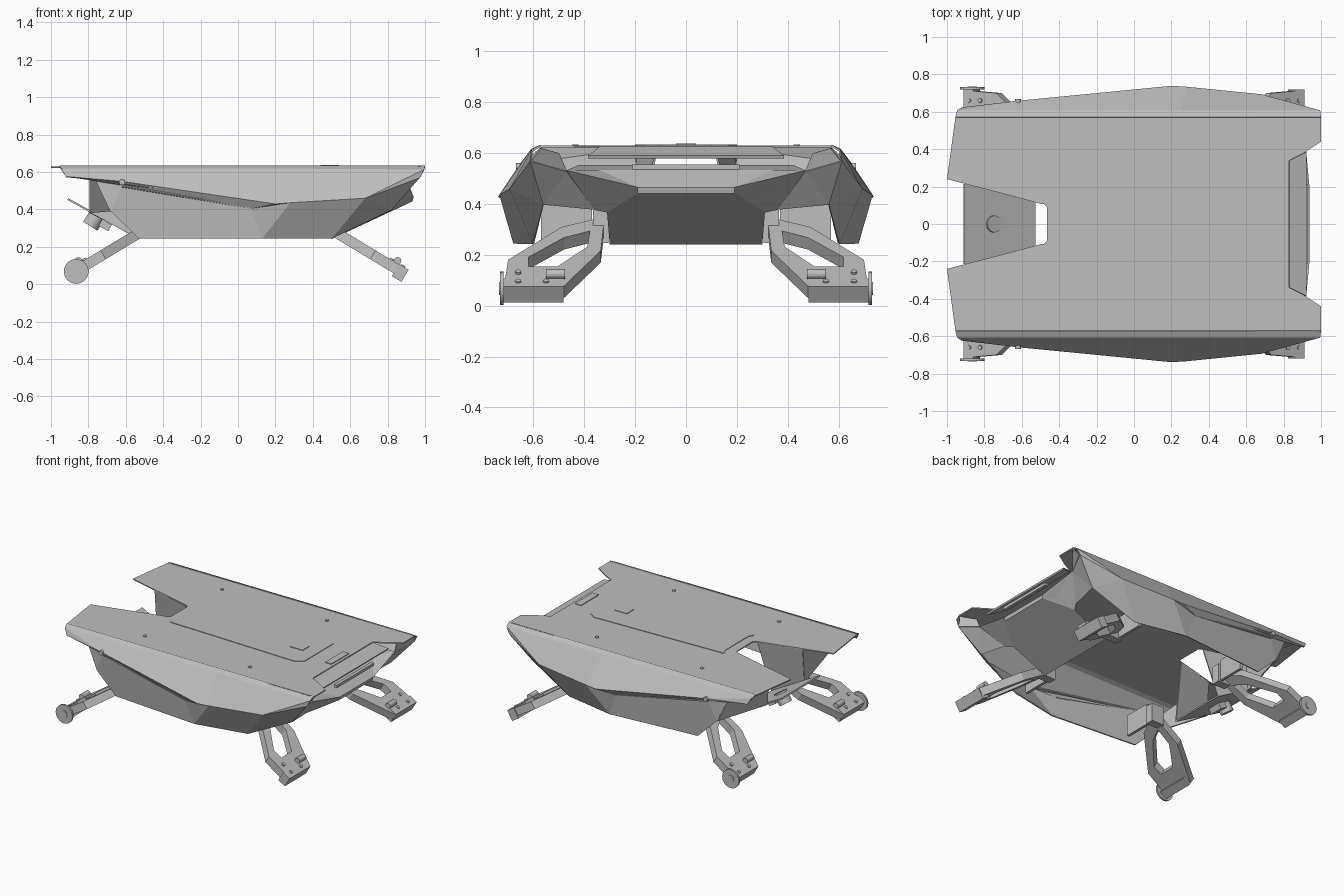
import bpy, bmesh, math
from mathutils import Matrix, Vector

if "Cube" in bpy.data.objects:
    bpy.data.objects.remove(bpy.data.objects["Cube"])

grey = bpy.data.materials.new("plain_grey")
grey.use_nodes = True
grey.diffuse_color = (0.52, 0.52, 0.52, 1)
grey.node_tree.nodes["Principled BSDF"].inputs["Base Color"].default_value = (0.52, 0.52, 0.52, 1)


def finish(name, bm, thick=0, mirror=False):
    bmesh.ops.recalc_face_normals(bm, faces=bm.faces[:])
    me = bpy.data.meshes.new(name)
    bm.to_mesh(me)
    bm.free()
    me.materials.append(grey)
    ob = bpy.data.objects.new(name, me)
    bpy.context.collection.objects.link(ob)
    if mirror:
        mod = ob.modifiers.new("mirror", "MIRROR")
        mod.use_axis = (False, True, False)
    if thick:
        mod = ob.modifiers.new("thickness", "SOLIDIFY")
        mod.thickness, mod.offset = thick, 0
    return ob


def sheet(name, faces, thick=0.008, mirror=False):
    """Plates given as lists of corner points, welded along shared corners."""
    bm = bmesh.new()
    for f in faces:
        bm.faces.new([bm.verts.new(p) for p in f])
    bmesh.ops.remove_doubles(bm, verts=bm.verts[:], dist=0.0005)
    return finish(name, bm, thick, mirror)


def box(name, centre, size, tilt=0, mirror=False):
    bm = bmesh.new()
    m = Matrix.Translation(centre) @ Matrix.Rotation(tilt, 4, "Y") @ Matrix.Diagonal((*size, 1))
    bmesh.ops.create_cube(bm, size=1, matrix=m)
    return finish(name, bm, 0, mirror)


def rod(name, start, end, r, sides=24, mirror=False):
    a, b = Vector(start), Vector(end)
    bm = bmesh.new()
    m = Matrix.Translation((a + b) / 2) @ (b - a).to_track_quat("Z", "Y").to_matrix().to_4x4()
    bmesh.ops.create_cone(bm, cap_ends=True, segments=sides, radius1=r, radius2=r,
                          depth=(b - a).length, matrix=m)
    return finish(name, bm, 0, mirror)


def both_sides(half):
    return half + [(x, -y) for x, y in reversed(half)]


def flip(p):
    return (p[0], -p[1], p[2])


# Flat deck with rear notch and recessed nose edge
deck = both_sides([(-.465, .09), (-.48, .105), (-.53, .118), (-1, .24), (-.955, .57),
                   (1, .57), (1, .44), (.9, .375), (.83, .34)])
sheet("deck", [[(x, y, .626) for x, y in deck]])

# Raised centre panel and hatch details
panel = both_sides([(-.4, .13), (-.42, .17), (.59, .2), (.64, .165)])
sheet("centre_panel", [[(x, y, .631) for x, y in panel]], .006)
box("hatch", (.49, 0, .635), (.1, .08, .006))
box("nose_tab", (.785, 0, .632), (.05, .2, .006))
box("deck_edge_rib", (.81, .575, .63), (.33, .006, .005), mirror=True)
for x in (-.43, .4):
    rod("deck_screw", (x, .435, .626), (x, .435, .635), .013, 12, True)

# Hull side: shared corner points on the +y side, mirrored
a0, a1 = (-.955, .57, .63), (1, .57, .63)
b0, bm_, b1 = (-.945, .605, .615), (.25, .605, .615), (.995, .605, .61)
r0, r1, r2 = (-.92, .62, .575), (-.62, .655, .55), (.2, .735, .43)
r3, r4, r5 = (.28, .73, .435), (.68, .69, .46), (.97, .61, .57)
g1, g2 = (-.62, .635, .53), (.07, .7, .405)
w0, w1, w2, w3 = (-.76, .61, .56), (-.68, .62, .39), (-.53, .62, .245), (.13, .675, .245)
c0, c1, bay = (.91, .47, .53), (.79, .36, .38), (.82, .56, .4)
low = (.5, .6, .245)
sheet("hull_side", [
    [a0, a1, b1, bm_, b0],
    [b0, r0, r1], [b0, r1, r2, bm_], [bm_, r2, r3], [bm_, r3, r4, b1], [b1, r4, r5],
    [r0, r1, g1, w0], [r1, r2, g2, g1], [r2, r3, g2],
    [w0, g1, w1], [g1, g2, w3, w2, w1], [g2, r3, w3],
    [r3, r4, low, w3], [r4, bay, low], [r4, r5, bay], [r5, c0, bay], [c0, c1, bay],
], mirror=True)
sheet("nose_cheek", [[(.995, .57, .62), r5, c0, (.91, .5, .6)]], mirror=True)

# Trim strips along the side groove
rod("side_trim_upper", (-.62, .652, .54), (.26, .726, .435), .007, 8, True)
rod("side_trim_lower", (-.62, .64, .525), (.07, .7, .41), .007, 8, True)
rod("side_trim_knob", (-.62, .63, .545), (-.62, .668, .545), .016, 16, True)

# Nose: sloped underplate, upward shelf, rear ledge and bumper lip
n0, n1, n2 = (.5, .3, .245), (.76, .31, .37), (.93, .19, .445)
n3, n4 = (.83, .34, .53), (.68, .42, .55)
n5 = (.935, .19, .465)
sheet("nose_shell", [
    [n0, n1, n2, flip(n2), flip(n1), flip(n0)],
    [n2, n5, flip(n5), flip(n2)],
    [n5, n3, flip(n3), flip(n5)],
    [n1, c1, c0, n5, n2], [flip(p) for p in (n1, c1, c0, n5, n2)],
    [c0, n3, n5], [flip(p) for p in (c0, n3, n5)],
    [n3, c0, n4, flip(n4), flip(c0), flip(n3)],
])
sheet("bumper_lip", [[(.83, .34, .62), (.92, .385, .585), (.92, -.385, .585), (.83, -.34, .62)]], .012)
box("nose_bar", (.918, 0, .545), (.024, .42, .02))

# Rear: notch walls, bulkheads and sloped tail plate
sheet("notch_wall", [[(-.79, .19, .625), (-.79, .21, .38), (-.53, .21, .25), (-.49, .11, .625)]],
      mirror=True)
sheet("rear_bulkhead", [[(-.79, .19, .62), w0, w1, (-.79, .21, .38)],
                        [w0, (-.79, .19, .62), (-.9, .57, .62), r0]], mirror=True)
sheet("tail_plate", [[(-.91, .215, .455), (-.53, .215, .245), (-.53, -.215, .245), (-.91, -.215, .455)]],
      .01)
rod("tail_sensor", (-.745, 0, .38), (-.79, 0, .31), .045)
box("tail_hook", (-.71, 0, .315), (.06, .1, .04), math.radians(30))

# Four legs: open frame in a tilted plane, with mount, foot and rear wheel
SLOPE = math.radians(31)
outer = [(-.13, .32), (-.05, .49), (.2, .7), (.4, .715), (.4, .48), (.13, .335)]
inner = [(-.02, .378), (.03, .48), (.18, .62), (.25, .62), (.25, .505), (.1, .388)]


def on_leg(s, y, sx, lift=0):
    x = .55 + s * math.cos(SLOPE) + lift * math.sin(SLOPE)
    z = .26 - s * math.sin(SLOPE) + lift * math.cos(SLOPE)
    return (sx * x, y, z)


for sx, end in ((1, "nose"), (-1, "tail")):
    ring = [[on_leg(s, y, sx) for s, y in loop] for loop in (outer, inner)]
    faces = []
    for i in range(len(outer)):
        j = (i + 1) % len(outer)
        faces.append([ring[0][i], ring[0][j], ring[1][j], ring[1][i]])
    sheet(end + "_leg_frame", faces, .055, True)
    tilt = sx * SLOPE
    box(end + "_foot", on_leg(.375, .6, sx, -.008), (.06, .237, .075), tilt, True)
    for s, y in ((.3, .66), (.37, .66), (.37, .55)):
        rod(end + "_foot_bolt", on_leg(s, y, sx), on_leg(s, y, sx, .036), .012, 12, True)
    rod(end + "_foot_pin", on_leg(.33, .475, sx, .04), on_leg(.33, .55, sx, .04), .02, 16, True)
    box(end + "_leg_mount", (sx * .46, .335, .312), (.1, .06, .13), mirror=True)
    box(end + "_leg_bay_wall", (sx * .43, .47, .328), (.02, .2, .15), mirror=True)

rod("foot_wheel", (-.865, .718, .068), (-.865, .732, .068), .066, 32, True)
rod("foot_wheel_hub", (-.865, .69, .068), (-.865, .736, .068), .026, 20, True)
